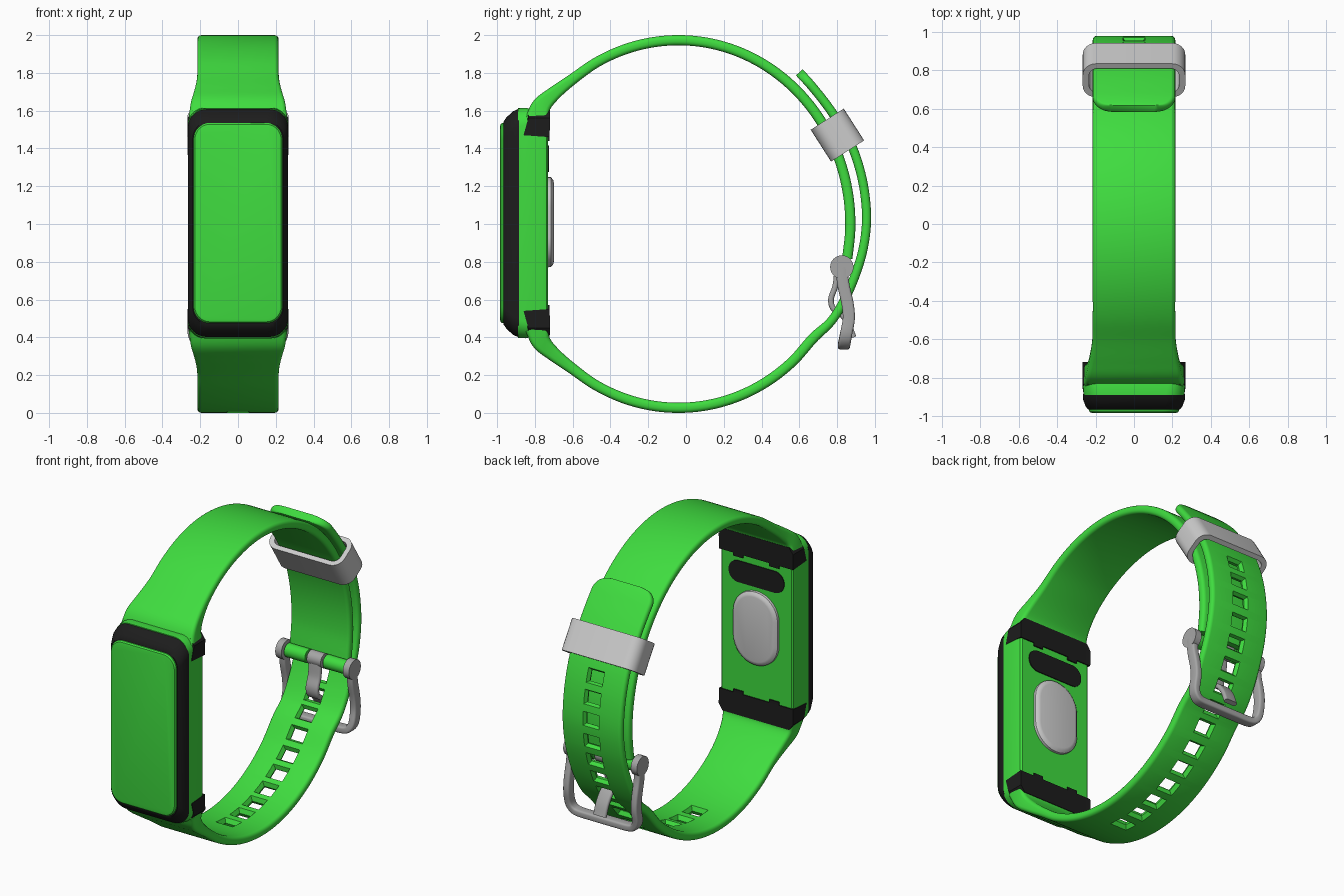
import bpy, bmesh, math
from mathutils import Vector

if "Cube" in bpy.data.objects:
    bpy.data.objects.remove(bpy.data.objects["Cube"])


def material(name, r, g, b):
    m = bpy.data.materials.new(name)
    m.diffuse_color = (r, g, b, 1)
    m.use_nodes = True
    m.node_tree.nodes["Principled BSDF"].inputs["Base Color"].default_value = m.diffuse_color
    return m


GREEN = material("green", 0.05, 0.72, 0.05)
BLACK = material("black", 0.012, 0.012, 0.012)
DARK = material("dark_grey", 0.38, 0.38, 0.38)


def rrect(hx, hy, r, n=6):
    """Rounded rectangle as 2D points."""
    pts = []
    for k, (sx, sy) in enumerate([(1, 1), (-1, 1), (-1, -1), (1, -1)]):
        for i in range(n + 1):
            a = math.pi / 2 * (k + i / n)
            pts.append((sx * (hx - r) + r * math.cos(a), sy * (hy - r) + r * math.sin(a)))
    return pts


def loft(name, groups, mat=None, closed=False, smooth=True):
    """Skin each group of rings; several groups make one object."""
    bm = bmesh.new()
    for rings in groups:
        vs = [[bm.verts.new(p) for p in ring] for ring in rings]
        n = len(vs[0])
        for a in range(len(vs) if closed else len(vs) - 1):
            A, B = vs[a], vs[(a + 1) % len(vs)]
            for i in range(n):
                bm.faces.new((A[i], A[(i + 1) % n], B[(i + 1) % n], B[i]))
        if not closed:
            bm.faces.new(vs[0])
            bm.faces.new(vs[-1])
    bmesh.ops.recalc_face_normals(bm, faces=bm.faces)
    me = bpy.data.meshes.new(name)
    bm.to_mesh(me)
    bm.free()
    ob = bpy.data.objects.new(name, me)
    bpy.context.collection.objects.link(ob)
    if mat:
        me.materials.append(mat)
    if smooth:
        shade(ob)
    return ob


def shade(ob):
    bpy.ops.object.select_all(action='DESELECT')
    ob.select_set(True)
    bpy.context.view_layer.objects.active = ob
    bpy.ops.object.shade_smooth_by_angle(angle=math.radians(35))


def slab(name, sections, mat, zc=1.005):
    """Stack of rounded rectangles along y: (y, half x, half z, radius)."""
    return loft(name, [[[(u, y, zc + v) for u, v in rrect(hx, hz, r, 8)]
                        for y, hx, hz, r in sections]], mat)


def spline(pts, n=10):
    """Catmull-Rom through points of any dimension."""
    P = [Vector(p) for p in pts]
    P = [2 * P[0] - P[1]] + P + [2 * P[-1] - P[-2]]
    out = []
    for i in range(1, len(P) - 2):
        a, b, c, d = P[i - 1:i + 3]
        for k in range(n):
            t = k / n
            out.append(0.5 * (2 * b + (c - a) * t + (2 * a - 5 * b + 4 * c - d) * t * t
                              + (3 * b - a - 3 * c + d) * t ** 3))
    return out + [P[-2]]


def frames(path):
    """Tangent and normal in the yz plane for each point."""
    res = []
    for i in range(len(path)):
        d = path[min(i + 1, len(path) - 1)] - path[max(i - 1, 0)]
        t = Vector((0, d[0], d[1])).normalized()
        res.append((Vector((0, path[i][0], path[i][1])), t, Vector((0, -t.z, t.y))))
    return res


def band(path):
    """Rings of a flat band; path entries are (y, z, thickness, half width)."""
    return [[p + Vector((u, 0, 0)) + n * v
             for u, v in rrect(s[3], s[2] / 2, min(0.022, s[2] * 0.45), 4)]
            for s, (p, t, n) in zip(path, frames(path))]


def x_cylinder(y, z, r, x0, x1, n=24):
    return [[(x, y + r * math.cos(i * math.tau / n), z + r * math.sin(i * math.tau / n))
             for i in range(n)] for x in (x0, x1)]


# Case: screen, black bezel, green body
slab("screen", [(-0.95, .235, .53, .085), (-0.973, .235, .53, .085),
                (-0.982, .228, .523, .08), (-0.985, .215, .51, .07)], GREEN)
slab("bezel", [(-0.885, .266, .605, .1), (-0.915, .265, .592, .1),
               (-0.95, .252, .56, .1), (-0.966, .24, .537, .09)], BLACK)
slab("case_body", [(-0.89, .264, .608, .1), (-0.85, .265, .61, .09),
                   (-0.76, .265, .59, .07), (-0.738, .26, .58, .06), (-0.73, .25, .57, .05)], GREEN)

# Back: optical sensor and contact window
slab("sensor", [(-0.74, .162, .24, .16), (-0.715, .16, .238, .158),
                (-0.703, .145, .223, .143), (-0.70, .13, .21, .128)], None, 1.01)
slab("contact_window", [(-0.74, .2, .07, .068), (-0.724, .2, .07, .068)], BLACK, 1.345)

# Strap connectors with small latch bumps, top and bottom
for side, s in (("upper", 1), ("lower", -1)):
    zz = lambda z: 1.005 + s * (z - 1.005)
    rings = [[(x, y, zz(z)) for y, z in
              ((-.835, top), (-.72, top), (-.722, 1.46), (-.86, 1.47))]
             for x, top in ((-.268, 1.56), (-.24, 1.6), (.24, 1.6), (.268, 1.56))]
    bumps = [[[(c + dx, y, zz(z)) for y, z in
               ((-.74, 1.47), (-.722, 1.47), (-.722, 1.44), (-.74, 1.44))]
              for dx in (-.035, .035)] for c in (-.13, .13)]
    loft(side + "_connector", [rings] + bumps, BLACK, smooth=False)

# Strap paths: flared root, elliptical sweep, then tail
TH, HW = 0.054, 0.215
root = [(-.79, 1.55, .125, .262), (-.765, 1.625, .1, .25),
        (-.70, 1.69, .075, .232), (-.6, 1.767, .058, .217)]


def arc(t0, t1, n):
    return [(-.04 + .91 * math.sin(t), 1 + .973 * math.cos(t), TH, HW)
            for t in (t0 + (t1 - t0) * i / n for i in range(n + 1))]


loft("upper_strap", [band(spline(root + arc(-.5, 1.76, 14), 6))], GREEN)

lower = [(y, 2 - z, a, b) for y, z, a, b in root + arc(-.5, .9, 8)]
tail = [(.768, .485), (.84, .6), (.9, .74), (.94, .88), (.956, 1.03), (.942, 1.19),
        (.905, 1.34), (.85, 1.47), (.76, 1.61), (.67, 1.725), (.6, 1.803)]
path = spline(lower + [(y, z, .048, HW) for y, z in tail], 12)

# Arc lengths, used for the rounded tip and the hole spacing
dist = [0.0]
for a, b in zip(path, path[1:]):
    dist.append(dist[-1] + math.hypot(b[0] - a[0], b[1] - a[1]))
R = 0.09
for p, d in zip(path, dist):
    e = dist[-1] - d
    if e < R:
        p[3] = HW - R + math.sqrt(R * R - (R - e) ** 2)
strap = loft("lower_strap", [band(path)], GREEN, smooth=False)

# Adjustment holes, flared at both surfaces
fr = frames(path)
pin = min(range(len(path)), key=lambda i: math.hypot(path[i][0] - .81, path[i][1] - .54))
holes = []
for k in range(-8, 7):
    target = dist[pin] + k * 0.135
    p, t, n = fr[min(range(len(dist)), key=lambda i: abs(dist[i] - target))]
    holes.append([[p + Vector((sx * w, 0, 0)) + t * (sy * h) + n * v
                   for sx, sy in ((1, 1), (-1, 1), (-1, -1), (1, -1))]
                  for w, h, v in ((.066, .054, -.04), (.046, .034, 0), (.066, .054, .04))])
cutter = loft("hole_cutter", holes, smooth=False)
cutter.hide_render = True
mod = strap.modifiers.new("holes", 'BOOLEAN')
mod.operation, mod.solver, mod.object = 'DIFFERENCE', 'EXACT', cutter
bpy.context.view_layer.objects.active = strap
bpy.ops.object.modifier_apply(modifier=mod.name)
bpy.data.objects.remove(cutter)
shade(strap)

# Keeper loop around both strands
c = Vector((0, .81, 1.476))
t = Vector((0, .11, -.172)).normalized()
n = Vector((0, -t.z, t.y))
keeper = []
for hx, hn, r, e in ((.267, .104, .07, -.1), (.267, .104, .07, .1),
                     (.235, .074, .045, .1), (.235, .074, .045, -.1)):
    keeper.append([c + t * e + Vector((u, 0, 0)) + n * (v - 2.0 * (e * e - .005))
                   for u, v in rrect(hx, hn, r)])
loft("keeper", [keeper], closed=True)

# Strap end wrapped around the buckle bar
BY, BZ = .825, .772
loft("strap_end_wrap", [x_cylinder(BY, BZ, .044, -.215, -.065),
                        x_cylinder(BY, BZ, .044, .065, .215)], GREEN)
loft("buckle_bar", [x_cylinder(BY, BZ, .025, -.25, .25)], DARK)

# Buckle frame: U-shaped sweep with round eyes at the ends
half = [(.244, .825, .77), (.244, .833, .68), (.244, .855, .58), (.244, .862, .5),
        (.244, .848, .42), (.225, .84, .378), (.185, .836, .36), (.08, .836, .358)]
U = spline(half + [(-x, y, z) for x, y, z in reversed(half)], 5)
rings = []
for i, p in enumerate(U):
    d = (U[min(i + 1, len(U) - 1)] - U[max(i - 1, 0)]).normalized()
    side = Vector((d.z, 0, -d.x)).normalized()
    up = d.cross(side).normalized()
    rings.append([p + side * u + up * v for u, v in rrect(.022, .032, .012, 3)])
loft("buckle_frame", [rings, x_cylinder(BY, BZ, .062, .222, .266),
                      x_cylinder(BY, BZ, .062, -.266, -.222)], DARK)

# Buckle prong hooked through a hole
prong = [(.80, .75), (.79, .67), (.768, .605), (.778, .555), (.82, .525), (.86, .47), (.887, .4)]
loft("buckle_prong", [band(spline([(y, z, .03, .045) for y, z in prong], 6)),
                      x_cylinder(BY, BZ, .046, -.05, .05)], DARK)
